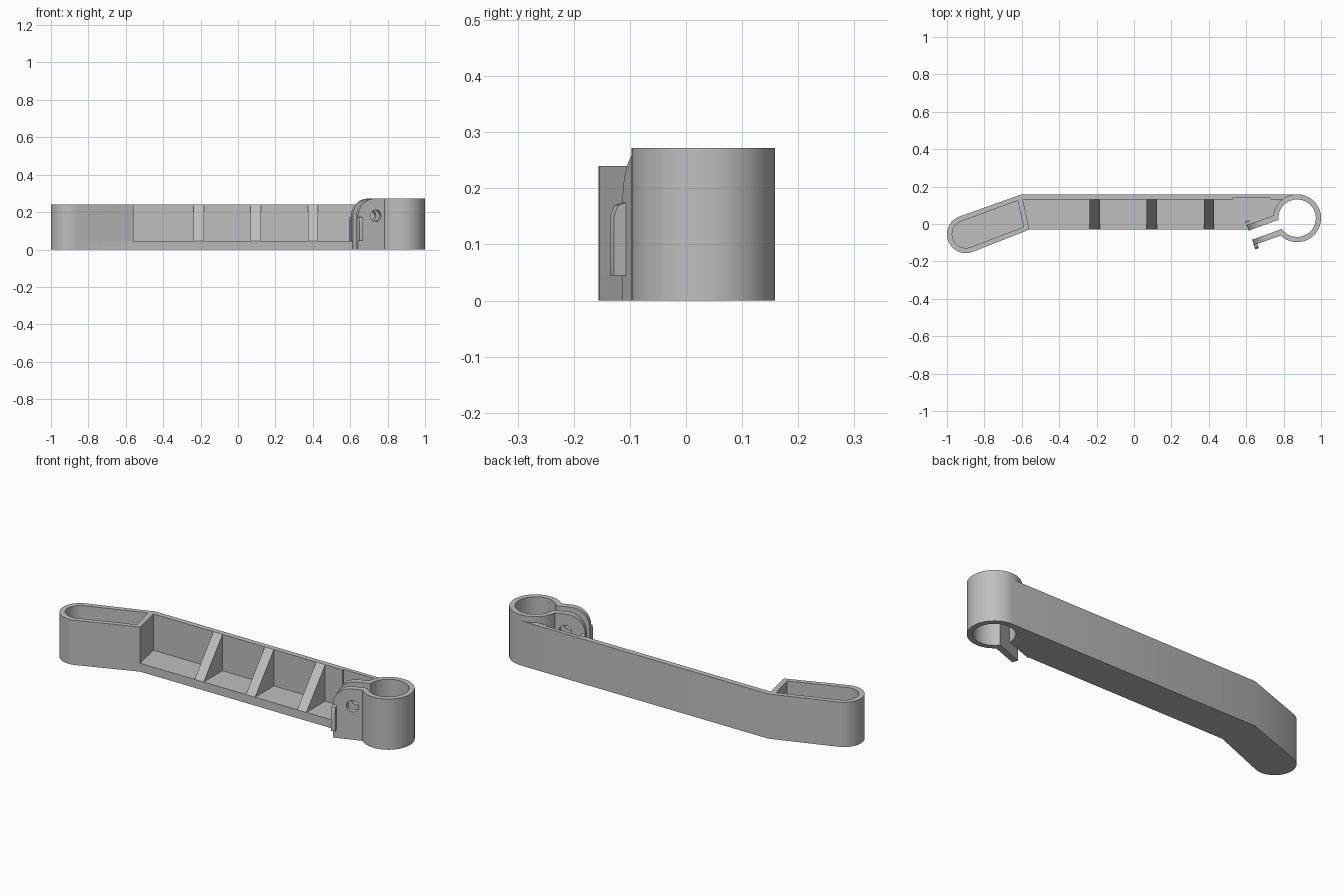
import bpy, bmesh
from math import radians, cos, sin
from mathutils import Matrix, Vector

cube = bpy.data.objects.get("Cube")
if cube:
    bpy.data.objects.remove(cube, do_unlink=True)

grey = bpy.data.materials.new("plain_grey")
grey.use_nodes = True
colour = (0.52, 0.52, 0.52, 1)
grey.diffuse_color = colour
grey.node_tree.nodes["Principled BSDF"].inputs["Base Color"].default_value = colour


def arc(cx, cy, r, start, end, n):
    """Points along a circular arc, angles in degrees."""
    step = (end - start) / n
    return [(cx + r * cos(radians(start + step * i)),
             cy + r * sin(radians(start + step * i))) for i in range(n + 1)]


def prism(name, loops, low, high, matrix=Matrix.Identity(4)):
    """Fill outline loops (later loops are holes) and extrude them."""
    bm = bmesh.new()
    edges = []
    for loop in loops:
        vs = [bm.verts.new((x, y, low)) for x, y in loop]
        edges += [bm.edges.new((vs[i - 1], vs[i])) for i in range(len(vs))]
    bmesh.ops.triangle_fill(bm, use_beauty=True, edges=edges)
    top = bmesh.ops.extrude_face_region(bm, geom=bm.faces[:])["geom"]
    bmesh.ops.translate(bm, vec=(0, 0, high - low),
                        verts=[g for g in top if isinstance(g, bmesh.types.BMVert)])
    bm.transform(matrix)
    bmesh.ops.recalc_face_normals(bm, faces=bm.faces[:])
    mesh = bpy.data.meshes.new(name)
    bm.to_mesh(mesh)
    bm.free()
    mesh.materials.append(grey)
    mesh.shade_smooth()
    mesh.set_sharp_from_angle(angle=radians(30))
    obj = bpy.data.objects.new(name, mesh)
    bpy.context.collection.objects.link(obj)
    return obj


def frame(x_axis, y_axis, z_axis, origin):
    m = Matrix((x_axis, y_axis, z_axis)).transposed().to_4x4()
    m.translation = origin
    return m


ARM_H, FLOOR_H, CLAMP_H = 0.24, 0.045, 0.272
CX, CY = 0.872, 0.031
AIM = 200
U = Vector((cos(radians(AIM)), sin(radians(AIM)), 0))   # along the clamp ears
V = Vector((U.y, -U.x, 0))                              # across the clamp gap
Z = Vector((0, 0, 1))
C = Vector((CX, CY, 0))


def ear_point(u, v):
    p = C + U * u + V * v
    return (p.x, p.y)


# Grip outline shared by the floor and the walls
grip_end = arc(-0.899, -0.055, 0.101, 110, 290, 32)
pocket = arc(-0.899, -0.055, 0.073, 110, 290, 32) + [(-0.59, -0.016), (-0.622, 0.125)]

# Floor slab under the grip and the arm
prism("arm_floor", [grip_end + [(-0.56, -0.03), (0.615, -0.03), ear_point(0.11, 0.04),
                                (0.78, 0.1), (0.83, 0.14), (CX, 0.159), (-0.6, 0.159)]],
      0, FLOOR_H)

# Grip wall and back wall, with a shallow recess facing the clamp
prism("arm_walls", [grip_end + [(-0.56, -0.03), (-0.594, 0.13), (0.53, 0.13),
                                (0.53, 0.138), (0.73, 0.138), (0.73, 0.13),
                                (0.82, 0.13), (CX, 0.159), (-0.6, 0.159)], pocket],
      FLOOR_H, ARM_H)

# Sloping ribs between wall and floor
for i, x in enumerate((-0.21, 0.095, 0.4)):
    prism("rib_%d" % (i + 1), [[(-0.03, FLOOR_H), (0.13, FLOOR_H), (0.13, ARM_H)]],
          x - 0.027, x + 0.027,
          frame(Vector((0, 1, 0)), Z, Vector((1, 0, 0)), Vector()))

# Open clamp ring
GAP = 15.1
prism("clamp_ring", [arc(CX, CY, 0.128, AIM + GAP, AIM + 360 - GAP, 64)
                     + arc(CX, CY, 0.1, AIM + 360 - GAP, AIM + GAP, 64)], 0, CLAMP_H)

# Paired clamp ears with screw holes and gripping lips
ear = [(0.098, 0), (0.265, 0)] + arc(0.17, CLAMP_H - 0.095, 0.095, 0, 90, 16) + [(0.098, CLAMP_H)]
hole = arc(0.165, 0.18, 0.031, 0, 345, 23)
lip = [(0.05, 0.045), (0.08, 0.045), (0.08, 0.15), (0.072, 0.17), (0.05, 0.177)]
for side, s in (("front", -1), ("back", 1)):
    prism(side + "_clamp_ear", [ear, hole], 0.026, 0.057, frame(U, Z, V * s, C))
    prism(side + "_ear_lip", [lip], 0.247, 0.267, frame(V * s, Z, U, C))
